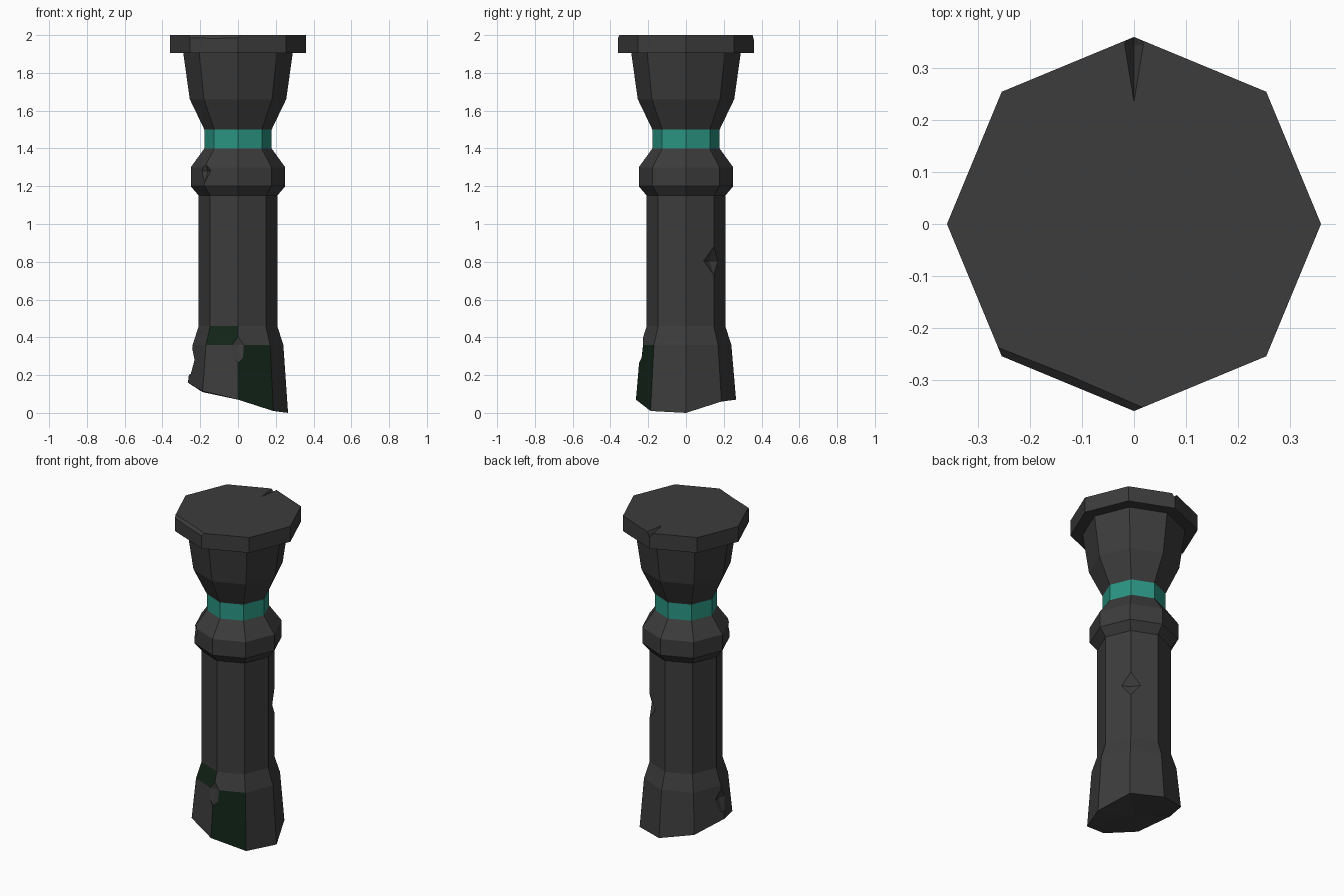
import bpy, bmesh
from math import sin, cos, pi
from mathutils import Vector

if "Cube" in bpy.data.objects:
    bpy.data.objects.remove(bpy.data.objects["Cube"])


def material(name, rgb):
    m = bpy.data.materials.new(name)
    m.diffuse_color = (*rgb, 1)
    m.use_nodes = True
    m.node_tree.nodes["Principled BSDF"].inputs["Base Color"].default_value = m.diffuse_color
    return m


stone = material("dark_stone", (0.045, 0.045, 0.045))
teal = material("teal_band", (0.023, 0.30, 0.225))
moss = material("moss_stone", (0.006, 0.018, 0.009))


def polar(r, k, z):
    a = k * pi / 4
    return Vector((r * cos(a), r * sin(a), z))


# Octagonal pillar: slanted broken foot, then rings of (radius, height)
foot = [0, 0.06, 0.07, 0.11, 0.16, 0.115, 0.07, 0.01]
rings = [(0.24, 0.36), (0.208, 0.46), (0.208, 1.15), (0.25, 1.2), (0.25, 1.3),
         (0.178, 1.4), (0.178, 1.5), (0.255, 1.66), (0.29, 1.905),
         (0.36, 1.905), (0.36, 2.0)]
bm = bmesh.new()
loops = [[bm.verts.new(polar(0.265, k, foot[k])) for k in range(8)]]
loops += [[bm.verts.new(polar(r, k, z)) for k in range(8)] for r, z in rings]
for i in range(len(loops) - 1):
    for k in range(8):
        n = (k + 1) % 8
        f = bm.faces.new((loops[i][k], loops[i][n], loops[i + 1][n], loops[i + 1][k]))
        if i == 6:
            f.material_index = 1
        if (i, k) in ((0, 6), (1, 5)):
            f.material_index = 2
bm.faces.new(loops[-1])
hub = bm.verts.new((0, 0, 0.07))
for k in range(8):
    bm.faces.new((loops[0][(k + 1) % 8], loops[0][k], hub))
bmesh.ops.recalc_face_normals(bm, faces=bm.faces)
mesh = bpy.data.meshes.new("pillar")
bm.to_mesh(mesh)
bm.free()
pillar = bpy.data.objects.new("pillar", mesh)
bpy.context.collection.objects.link(pillar)
for m in (stone, teal, moss):
    mesh.materials.append(m)


# Chips: octahedral cutters at (octant, radius, height, depth, half width, half height)
def chip(k, r, z, depth, wide, high):
    a = k * pi / 4
    c = polar(r, k, z)
    out, side, up = Vector((cos(a), sin(a), 0)), Vector((-sin(a), cos(a), 0)), Vector((0, 0, 1))
    b = bmesh.new()
    for v in (out * 0.1, -out * depth, side * wide, -side * wide, up * high, -up * high):
        b.verts.new(c + v)
    bmesh.ops.convex_hull(b, input=b.verts)
    bmesh.ops.recalc_face_normals(b, faces=b.faces)
    me = bpy.data.meshes.new("chip_cutter")
    b.to_mesh(me)
    b.free()
    me.materials.append(stone)
    cutter = bpy.data.objects.new("chip_cutter", me)
    bpy.context.collection.objects.link(cutter)
    cutter.hide_render = True
    mod = pillar.modifiers.new("chip", 'BOOLEAN')
    mod.operation, mod.solver, mod.object = 'DIFFERENCE', 'EXACT', cutter
    bpy.context.view_layer.objects.active = pillar
    bpy.ops.object.modifier_apply(modifier=mod.name)
    bpy.data.objects.remove(cutter)


chip(6, 0.235, 0.36, 0.014, 0.07, 0.11)    # front of the foot
chip(4, 0.25, 0.28, 0.028, 0.17, 0.085)    # left of the foot
chip(1, 0.208, 0.805, 0.034, 0.155, 0.075)   # back right of the shaft
chip(5, 0.25, 1.28, 0.025, 0.07, 0.06)     # front left of the collar
chip(2, 0.345, 2.0, 0.11, 0.018, 0.035)    # crack in the cap's back corner
chip(5.5, 0.333, 2.0, 0.016, 0.9, 0.018)   # worn front left edge of the cap
